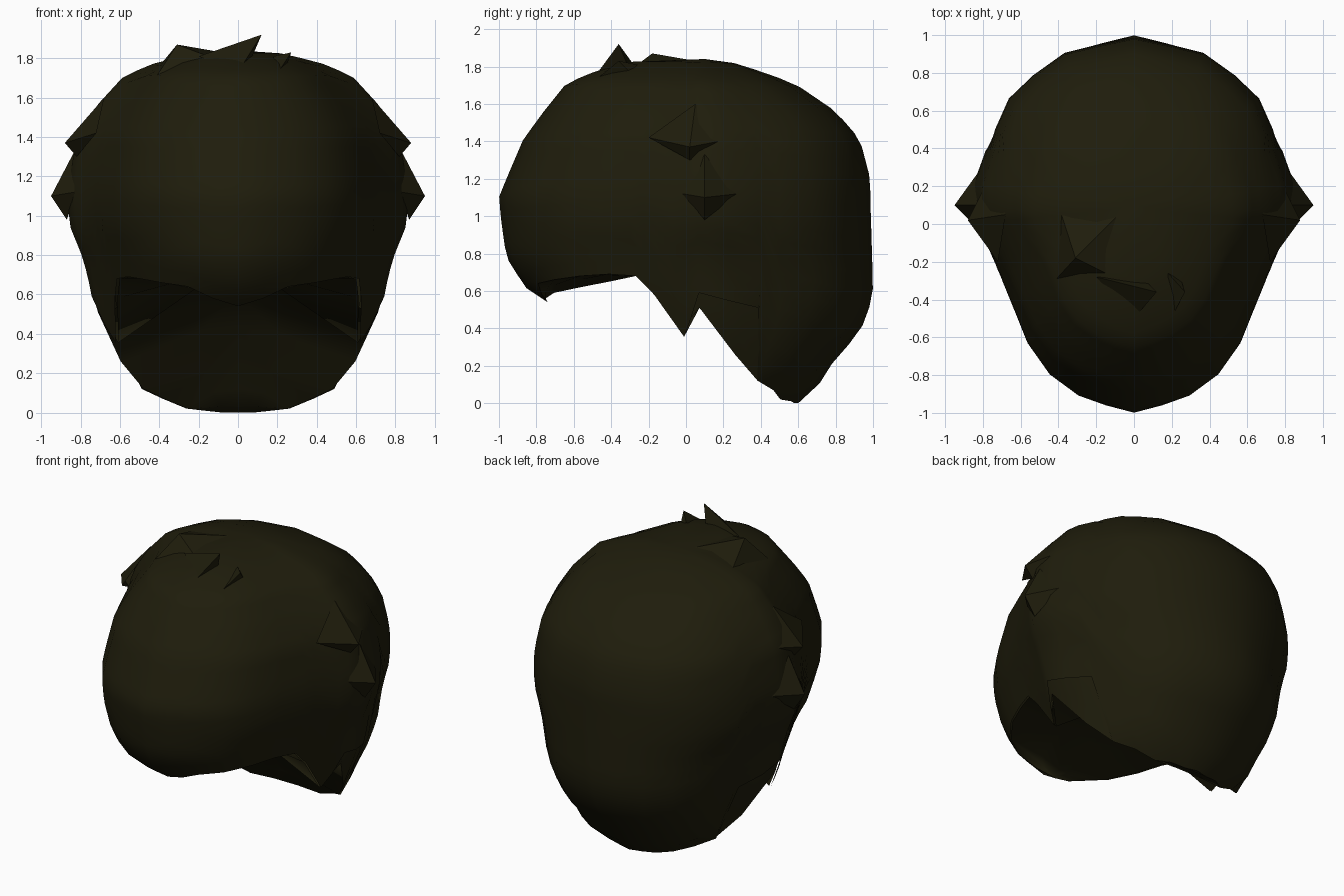
import bpy, bmesh
from math import atan2, degrees

cube = bpy.data.objects.get("Cube")
if cube:
    bpy.data.objects.remove(cube)

hair = bpy.data.materials.new("dark olive hair")
hair.use_nodes = True
colour = (0.0135, 0.012, 0.0035, 1)
hair.diffuse_color = colour
bsdf = hair.node_tree.nodes["Principled BSDF"]
bsdf.inputs["Base Color"].default_value = colour
bsdf.inputs["Roughness"].default_value = 0.9

# Head sections: height, front y, back y, half width
SECTIONS = [
    (0.0, -0.4, 0.6, 0.4), (0.13, -0.45, 0.74, 0.6), (0.27, -0.5, 0.81, 0.66),
    (0.35, -0.6, 0.92, 0.68), (0.54, -0.74, 0.99, 0.75), (0.62, -0.86, 1.0, 0.76),
    (0.78, -0.96, 0.995, 0.8), (0.95, -0.985, 0.99, 0.87), (1.1, -1.0, 0.985, 0.88),
    (1.2, -0.96, 0.985, 0.87), (1.41, -0.87, 0.93, 0.83), (1.56, -0.76, 0.8, 0.73),
    (1.71, -0.64, 0.58, 0.59), (1.78, -0.47, 0.38, 0.42), (1.83, -0.28, 0.22, 0.2),
    (1.84, 0.1, 0.1, 0.0)]

# Unit outlines of a section, from the side round to the front or back
FRONT = [(1, 0), (0.97, 0.06), (0.86, 0.24), (0.75, 0.45), (0.635, 0.68),
         (0.46, 0.87), (0.23, 0.955), (0, 1)]
BACK = [(1, 0), (0.965, 0.13), (0.89, 0.335), (0.73, 0.69), (0.41, 0.915), (0, 1)]

# Hairline: angle from the side (front negative), height, then the underside
# heights halfway in and at the centre
FRINGE = [
    (-90, 0.54, 0.54, 0.54), (-80, 0.58, 0.56, 0.55), (-70, 0.64, 0.6, 0.56),
    (-58, 0.66, 0.63, 0.59), (-46, 0.68, 0.66, 0.62), (-35, 0.69, 0.68, 0.65),
    (-25, 0.68, 0.69, 0.68), (-20, 0.58, 0.68, 0.68), (-10, 0.355, 0.63, 0.66)]
NOTCH = [(-6, 0.45), (-2, 0.59), (8, 0.55), (20, 0.51)]
NECK = [(-2, 0.51, 0.6, 0.6), (14, 0.26, 0.4, 0.43)]
NAPE = [(28, 0.12, 0.2, 0.22), (40, 0.07, 0.1, 0.12), (52, 0.02, 0.03, 0.03),
        (65, 0.01, 0.01, 0.01), (78, 0, 0, 0), (90, 0, 0, 0)]


def section(z):
    for lo, hi in zip(SECTIONS, SECTIONS[1:]):
        if z <= hi[0]:
            t = (z - lo[0]) / (hi[0] - lo[0])
            return [p + (q - p) * t for p, q in zip(lo, hi)][1:]
    return SECTIONS[-1][1:]


def outline(angle):
    points = FRONT if angle < 0 else BACK
    for (x0, u0), (x1, u1) in zip(points, points[1:]):
        start, end = degrees(atan2(u0, x0)), degrees(atan2(u1, x1))
        if abs(angle) <= end:
            t = (abs(angle) - start) / (end - start)
            return x0 + (x1 - x0) * t, u0 + (u1 - u0) * t
    return points[-1]


def surface(angle, z, scale=1):
    front, back, width = section(z)
    x, u = outline(angle)
    mid = 0.1
    return x * width * scale, mid + u * ((front if angle < 0 else back) - mid), z


def finish(name, bm, mirror=True, smooth=False):
    mesh = bpy.data.meshes.new(name)
    bm.to_mesh(mesh)
    bm.free()
    mesh.materials.append(hair)
    for p in mesh.polygons:
        p.use_smooth = smooth
    ob = bpy.data.objects.new(name, mesh)
    bpy.context.collection.objects.link(ob)
    if mirror:
        mod = ob.modifiers.new("Mirror", "MIRROR")
        mod.merge_threshold = 0.002


def skin(name, strips):
    # Bridge neighbouring strips of points
    bm = bmesh.new()
    grid = [[bm.verts.new(p) for p in strip] for strip in strips]
    for left, right in zip(grid, grid[1:]):
        for i in range(len(left) - 1):
            bm.faces.new((left[i], left[i + 1], right[i + 1], right[i]))
    bmesh.ops.remove_doubles(bm, verts=bm.verts, dist=0.0005)
    finish(name, bm, smooth=True)


def loft(name, columns, rows, scale=1, ease=1.0):
    # Columns hold angle, top height and bottom height
    skin(name, [[surface(angle, top + (bottom - top) * (i / rows) ** ease, scale)
                 for i in range(rows + 1)] for angle, top, bottom in columns])


def rib(angle, z, middle, centre):
    x, y, z = surface(angle, z, 0.98)
    y = max(y, -0.75)
    return [(0, y, centre), (x * 0.35, y, middle), surface(angle, z, 0.98)]


def tuft(name, tip, base, mirror=False):
    bm = bmesh.new()
    point = bm.verts.new(tip)
    verts = [bm.verts.new(p) for p in base]
    for i, v in enumerate(verts):
        bm.faces.new((point, v, verts[(i + 1) % len(verts)]))
    bmesh.ops.recalc_face_normals(bm, faces=bm.faces)
    finish(name, bm, mirror)


# Main hair shell and the recessed panel behind each ear notch
hairline = [f[:2] for f in FRINGE] + NOTCH + [n[:2] for n in NAPE]
loft("hair_shell", [(a, 1.84, z) for a, z in hairline], 24, ease=1.4)
panel = [(-8, 0.43)] + [n[:2] for n in NECK] + [NAPE[0][:2]]
loft("ear_panel", [(a, 0.7, z) for a, z in panel], 4, scale=0.98)

# Underside running from the fringe over the sideburns down to the nape
skin("underside", [rib(*r) for r in FRINGE + NECK + NAPE])

# Loose locks on the crown
tuft("crown_lock", (0.12, -0.36, 1.92),
     [(-0.2, -0.28, 1.81), (0.0, -0.5, 1.73), (0.06, -0.3, 1.78)])
tuft("small_crown_lock", (0.27, -0.36, 1.83),
     [(0.18, -0.26, 1.81), (0.18, -0.53, 1.69), (0.25, -0.3, 1.77)])
tuft("rear_crown_lock", (-0.31, -0.18, 1.87),
     [(-0.4, 0.1, 1.76), (-0.42, -0.3, 1.7), (-0.15, -0.26, 1.81), (-0.08, 0.05, 1.83)])

# Pointed locks on both sides
tuft("side_lock", (0.95, 0.1, 1.1),
     [(0.82, 0.28, 1.12), (0.83, 0.1, 1.33), (0.83, -0.02, 1.12), (0.87, 0.1, 0.98)], True)
tuft("temple_lock", (0.88, 0.02, 1.37),
     [(0.75, 0.28, 1.42), (0.68, 0.05, 1.6), (0.72, -0.2, 1.42), (0.82, 0.02, 1.3)], True)
